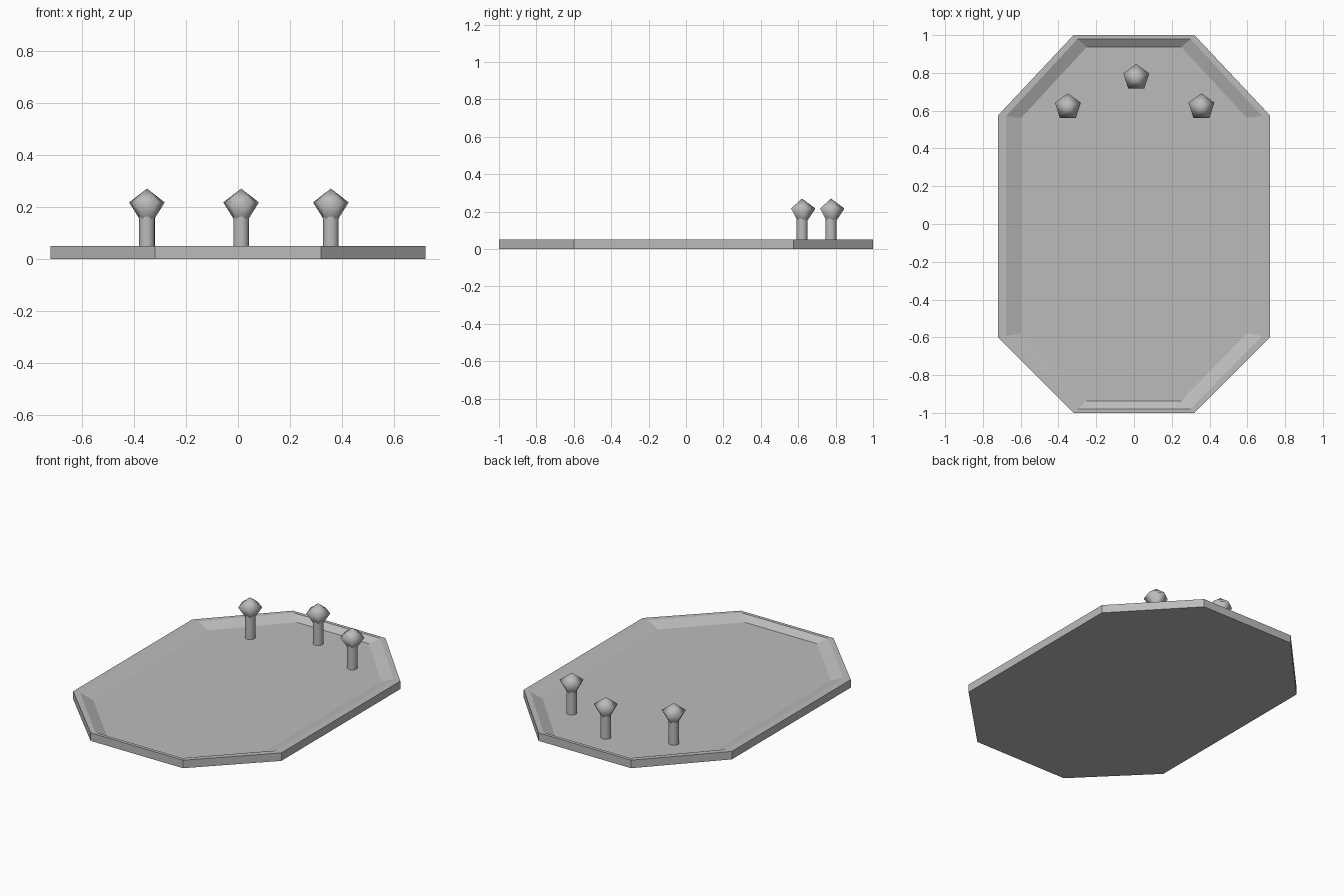
import bpy, bmesh, math

if "Cube" in bpy.data.objects:
    bpy.data.objects.remove(bpy.data.objects["Cube"])

grey = bpy.data.materials.new("grey")
grey.diffuse_color = (0.5, 0.5, 0.49, 1)
grey.use_nodes = True
grey.node_tree.nodes["Principled BSDF"].inputs["Base Color"].default_value = grey.diffuse_color


def loft(name, rings, smooth=False):
    """Skin a stack of equal-length rings and cap both ends."""
    bm = bmesh.new()
    loops = [[bm.verts.new(p) for p in ring] for ring in rings]
    n = len(rings[0])
    for a, b in zip(loops, loops[1:]):
        for i in range(n):
            j = (i + 1) % n
            bm.faces.new((a[i], a[j], b[j], b[i]))
    bm.faces.new(loops[0][::-1])
    bm.faces.new(loops[-1])
    bmesh.ops.remove_doubles(bm, verts=bm.verts, dist=1e-5)
    bmesh.ops.recalc_face_normals(bm, faces=bm.faces)
    for f in bm.faces:
        f.smooth = smooth and len(f.verts) <= 4
    me = bpy.data.meshes.new(name)
    bm.to_mesh(me)
    bm.free()
    me.materials.append(grey)
    ob = bpy.data.objects.new(name, me)
    bpy.context.collection.objects.link(ob)
    return ob


def octagon(end_x, end_y, side_x, front_y, back_y, z):
    half = [(end_x, -end_y), (side_x, front_y), (side_x, back_y), (end_x, end_y)]
    return [(x, y, z) for x, y in half] + [(-x, y, z) for x, y in half[::-1]]


def ring(cx, cy, r, z, n):
    return [(cx + r * math.cos(math.pi / 2 + math.tau * i / n),
             cy + r * math.sin(math.pi / 2 + math.tau * i / n), z) for i in range(n)]


# Eight-sided tray with a flat rim and sloped inner walls
loft("tray", [
    octagon(0.32, 1.0, 0.72, -0.60, 0.575, 0.0),
    octagon(0.32, 1.0, 0.72, -0.60, 0.575, 0.05),
    octagon(0.30, 0.979, 0.677, -0.593, 0.572, 0.05),
    octagon(0.25, 0.937, 0.597, -0.578, 0.562, 0.02),
])

# Three pegs: round stem and five-sided pointed knob
for side, x, y in (("left", -0.35, 0.62), ("middle", 0.012, 0.775), ("right", 0.357, 0.62)):
    loft(side + "_stem", [ring(x, y, 0.03, z, 20) for z in (0.018, 0.17)], True)
    knob = [(0.028, 0.15), (0.072, 0.217)]
    rings = [ring(x, y, r, z, 5) for r, z in knob]
    ob = loft(side + "_knob", rings, True)
    # Raise the top cap to a point
    bm = bmesh.new()
    bm.from_mesh(ob.data)
    top = max(bm.faces, key=lambda f: f.calc_center_median().z)
    tip = bmesh.ops.poke(bm, faces=[top])
    for v in tip["verts"]:
        v.co.z = 0.27
    for f in tip["faces"]:
        f.smooth = True
    bm.to_mesh(ob.data)
    bm.free()
